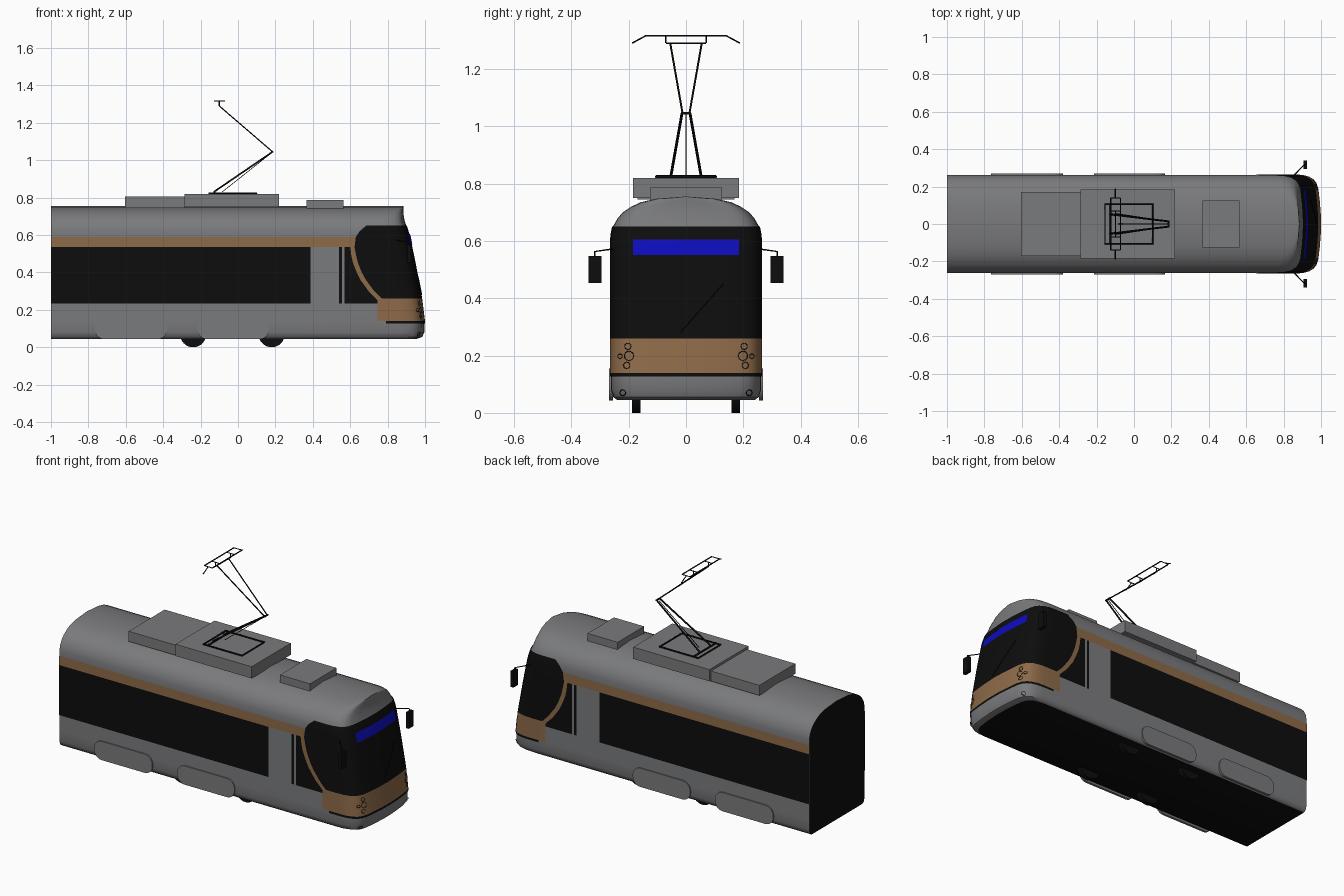
import bpy, bmesh, math
from mathutils import Vector

if "Cube" in bpy.data.objects:
    bpy.data.objects.remove(bpy.data.objects["Cube"])


def material(name, rgb):
    m = bpy.data.materials.new(name)
    m.diffuse_color = (*rgb, 1)
    m.use_nodes = True
    m.node_tree.nodes["Principled BSDF"].inputs["Base Color"].default_value = m.diffuse_color
    return m


GREY = material("body grey", (0.195, 0.197, 0.205))
BLACK = material("glass black", (0.004, 0.004, 0.004))
TAN = material("tan paint", (0.27, 0.145, 0.066))
BLUE = material("display blue", (0.004, 0.004, 0.5))


def lerp(table, t):
    """Piecewise linear lookup in (key, value) pairs."""
    if t <= table[0][0]:
        return table[0][1]
    for (a, va), (b, vb) in zip(table, table[1:]):
        if t <= b:
            return va + (vb - va) * (t - a) / (b - a)
    return table[-1][1]


# Shell shape: half width and nose position by height, nose curve in plan
LEVELS = [.045, .055, .08, .14, .20, .26, .30, .36, .40, .45, .49, .535, .59,
          .62, .65, .68, .70, .72, .735, .747, .755]
WIDTH = [(.045, .24), (.055, .254), (.08, .262), (.59, .262), (.62, .261), (.65, .255),
         (.68, .238), (.70, .22), (.72, .19), (.735, .158), (.747, .105), (.755, 0)]
NOSE = [(.045, .955), (.055, .985), (.08, .996), (.14, .997), (.26, .982), (.45, .947),
        (.59, .918), (.65, .90), (.68, .89), (.72, .884), (.755, .884)]
PLAN = [(1, 1), (.7, .99), (.45, .955), (.28, .9), (.17, .82), (.1, .706),
        (.045, .45), (.01, .2), (0, 0)]


def plan(z, e=0):
    """Half outline of the shell at height z, from rear to nose centre."""
    w, n = lerp(WIDTH, z), lerp(NOSE, z) + e
    corner = .14 * w / .262
    return [(-1, w + e)] + [(n - corner * d, (w + e) * f) for d, f in PLAN]


def nose_point(y, z, e):
    """Point on the nose at a given y and z."""
    table = sorted((py, px) for px, py in plan(z, e)[1:])
    return Vector((lerp(table, abs(y)), y, z))


def finish(ob, mats, angle=None):
    for m in mats:
        ob.data.materials.append(m)
    if angle:
        bpy.ops.object.select_all(action='DESELECT')
        ob.select_set(True)
        bpy.context.view_layer.objects.active = ob
        bpy.ops.object.shade_smooth_by_angle(angle=math.radians(angle))
    return ob


def sheet(name, rows, mats, caps=False):
    """Grid surface on the +y half, mirrored to the other side."""
    bm = bmesh.new()
    g = [[bm.verts.new(p) for p in r] for r in rows]
    for lo, hi in zip(g, g[1:]):
        for i in range(len(lo) - 1):
            bm.faces.new((lo[i], hi[i], hi[i + 1], lo[i + 1]))
    if caps:
        c = bm.verts.new((-1, 0, rows[0][0][2]))
        floor = bm.faces.new(g[0] + [c])
        rear = bm.faces.new([c] + [r[0] for r in reversed(g)])
        floor.material_index = rear.material_index = 1
    bmesh.ops.remove_doubles(bm, verts=bm.verts, dist=1e-5)
    me = bpy.data.meshes.new(name)
    bm.to_mesh(me)
    bm.free()
    ob = bpy.data.objects.new(name, me)
    bpy.context.collection.objects.link(ob)
    ob.modifiers.new("mirror", 'MIRROR').use_axis = (False, True, False)
    return finish(ob, mats, 40)


def panel(name, mat, z0, z1, x0, x1=None, e=.003):
    """Thin painted panel following the shell; without x1 it wraps the nose."""
    rows = []
    for z in [z0] + [l for l in LEVELS if z0 < l < z1] + [z1]:
        outline = plan(z, e)
        a = x0(z) if callable(x0) else x0
        start = (a, lerp(outline, a))
        if x1 is None:
            row = [start] + [p if p[0] > a else start for p in outline[1:]]
        else:
            b = x1(z) if callable(x1) else x1
            row = [(a + (b - a) * k / 4, lerp(outline, a + (b - a) * k / 4)) for k in range(5)]
        rows.append([(x, y, z) for x, y in row])
    sheet(name, rows, [mat])


def box(name, mat, x, y, z, bevel=0):
    bpy.ops.mesh.primitive_cube_add(size=1)
    ob = bpy.context.object
    ob.name = name
    for v in ob.data.vertices:
        v.co = [(r[0] + r[1]) / 2 + c * (r[1] - r[0]) for r, c in zip((x, y, z), v.co)]
    if bevel:  # round only the corners seen from the side
        bm = bmesh.new()
        bm.from_mesh(ob.data)
        edges = [ed for ed in bm.edges if abs(ed.verts[0].co.y - ed.verts[1].co.y) > 1e-4]
        bmesh.ops.bevel(bm, geom=edges, offset=bevel, segments=6, profile=.5, affect='EDGES')
        bm.to_mesh(ob.data)
        bm.free()
    return finish(ob, [mat])


def rod(name, points, r, cyclic=False, mat=BLACK):
    cu = bpy.data.curves.new(name, 'CURVE')
    cu.dimensions = '3D'
    cu.bevel_depth, cu.bevel_resolution, cu.use_fill_caps = r, 1, True
    sp = cu.splines.new('POLY')
    sp.points.add(len(points) - 1)
    for p, co in zip(sp.points, points):
        p.co = (*co, 1)
    sp.use_cyclic_u = cyclic
    ob = bpy.data.objects.new(name, cu)
    bpy.context.collection.objects.link(ob)
    finish(ob, [mat])


# Body shell with dark floor and rear wall
sheet("body_shell", [[(x, y, z) for x, y in plan(z)] for z in LEVELS], [GREY, BLACK], True)

# Sweeping tan band beside the cab
BAND_L = [(.235, .76), (.26, .738), (.30, .698), (.36, .655), (.40, .635), (.45, .615),
          (.49, .606), (.535, .60)]
BAND_R = [(.26, .768), (.30, .728), (.36, .684), (.40, .662), (.45, .642), (.49, .632),
          (.535, .623), (.59, .63), (.62, .65), (.65, .685)]


def left(z):
    return lerp(BAND_L, z)


def right(z):
    return lerp(BAND_R, z)


panel("tan_roof_stripe", TAN, .535, .59, -1, right)
panel("tan_sweep_band", TAN, .26, .535, left, right)
panel("tan_nose_panel", TAN, .14, .26, .745)
panel("bumper_gap", BLACK, .127, .14, .79)
panel("saloon_windows", BLACK, .235, .535, -1, .387)
panel("door_edge_glass", BLACK, .235, .535, .54, .556)
panel("cab_side_window", BLACK, .235, .535, .57, left)
panel("windscreen", BLACK, .26, .65, right)
panel("destination_display", BLUE, .55, .605,
      lambda z: nose_point(.185, z, .006).x, e=.006)
rod("wiper", [nose_point(y, z, .005) for y, z in ((-.02, .28), (.05, .36), (.13, .45))], .002)

# Roof equipment
box("roof_unit_rear", GREY, (-.605, -.285), (-.17, .17), (.745, .806))
box("roof_unit_middle", GREY, (-.285, .22), (-.185, .185), (.75, .82))
box("roof_unit_front", GREY, (.365, .565), (-.125, .125), (.74, .787))

# Parts repeated on both sides
for s, side in ((1, "left"), (-1, "right")):
    for x0, x1 in ((-.765, -.38), (-.215, .165)):
        box("wheel_skirt_" + side, GREY, (x0, x1), sorted((s * .255, s * .269)),
            (.043, .155), .05)
    for x in (-.24, .18):
        bpy.ops.mesh.primitive_cylinder_add(vertices=32, radius=.07, depth=.03,
                                            location=(x, s * .173, .07),
                                            rotation=(math.pi / 2, 0, 0))
        bpy.context.object.name = "wheel_" + side
        finish(bpy.context.object, [BLACK], 40)
    box("mirror_" + side, BLACK, (.905, .925), sorted((s * .295, s * .34)), (.453, .548))
    rod("mirror_arm_" + side, [(.85, s * .255, .572), (.912, s * .318, .563),
                               (.915, s * .318, .54)], .003)
    # Lamp rims
    for y, z, r in ((.199, .199, .016), (.203, .232, .011), (.207, .166, .011),
                    (.23, .198, .008), (.221, .07, .01)):
        ring = [nose_point(s * (y + r * math.cos(a)), z + r * math.sin(a), .003)
                for a in (k * math.pi / 8 for k in range(16))]
        rod("lamp_rim_" + side, ring, .0015, True)
    # Pantograph arms and horns
    rod("pantograph_lower_arm_" + side, [(-.13, s * .052, .83), (.185, s * .014, 1.045)], .005)
    rod("pantograph_upper_arm_" + side, [(.185, s * .012, 1.045), (-.10, s * .055, 1.29)], .0035)
    rod("pantograph_horn_" + side, [(-.10, s * .14, 1.316), (-.10, s * .188, 1.29)], .003)
    rod("pantograph_head_post_" + side, [(-.10, s * .07, 1.29), (-.10, s * .07, 1.316)], .003)
    for y in (.07, .14):
        rod("pantograph_head_tie_" + side, [(-.125, s * y, 1.316), (-.072, s * y, 1.316)], .0025)

# Pantograph base, knee, guide rod and head bars
rod("pantograph_base", [(-.155, -.105, .824), (.10, -.105, .824), (.10, .105, .824),
                        (-.155, .105, .824)], .005, True)
rod("pantograph_base_bar", [(-.125, -.105, .826), (-.125, .105, .826)], .005)
rod("pantograph_knee", [(.185, -.018, 1.045), (.185, .018, 1.045)], .005)
rod("pantograph_guide_rod", [(-.085, 0, .83), (.18, 0, 1.04)], .002)
rod("pantograph_head_link", [(-.10, -.07, 1.29), (-.10, .07, 1.29)], .0025)
for x in (-.125, -.072):
    rod("pantograph_head_bar", [(x, -.14, 1.316), (x, .14, 1.316)], .0035)
